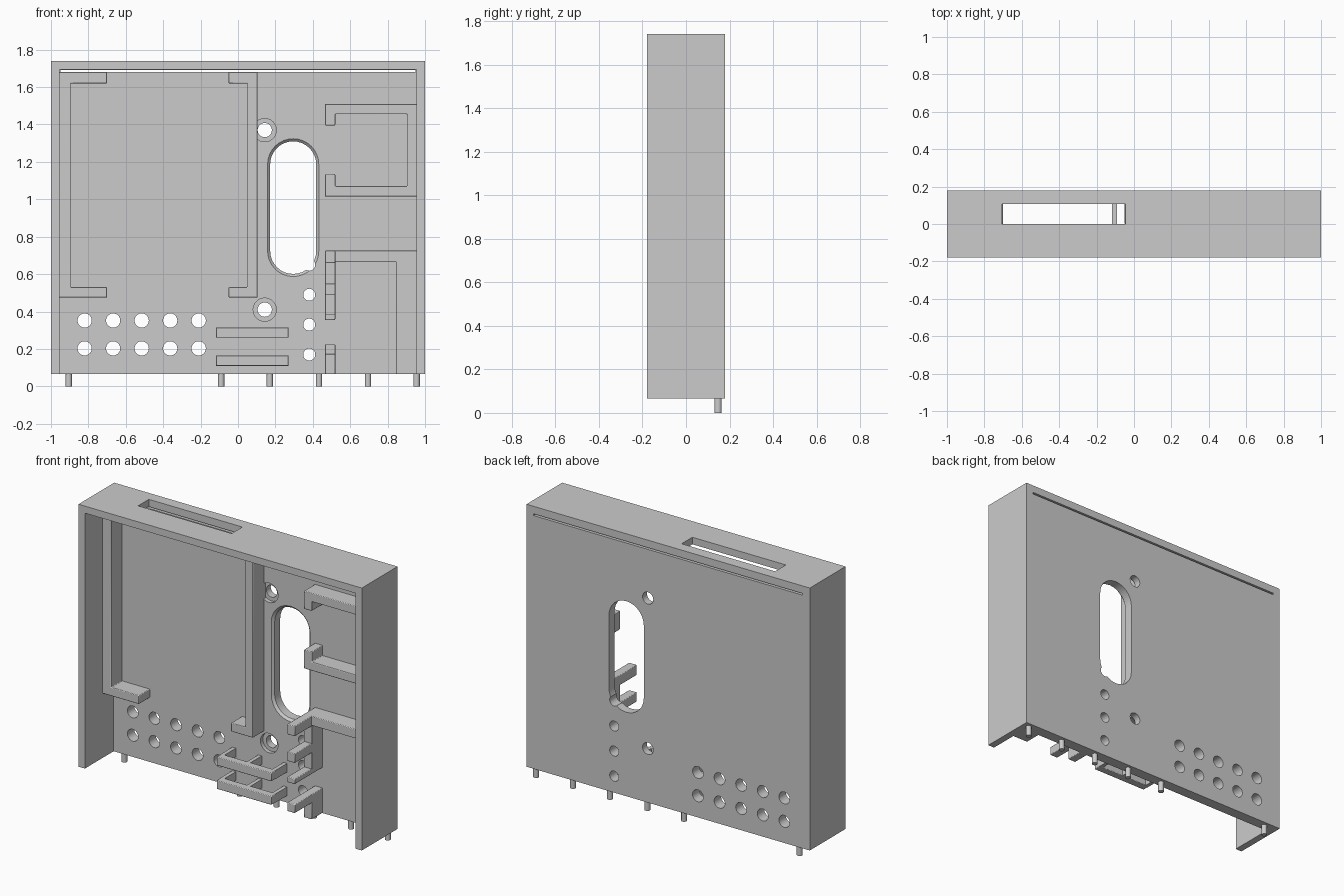
import bpy, bmesh, math

if "Cube" in bpy.data.objects:
    bpy.data.objects.remove(bpy.data.objects["Cube"])


def finish(name, bm):
    bmesh.ops.recalc_face_normals(bm, faces=bm.faces)
    me = bpy.data.meshes.new(name)
    bm.to_mesh(me)
    bm.free()
    ob = bpy.data.objects.new(name, me)
    bpy.context.collection.objects.link(ob)
    return ob


def loft(bm, rings):
    """Closed solid from (y, [(x, z), ...]) rings."""
    vs = [[bm.verts.new((x, y, z)) for x, z in pts] for y, pts in rings]
    n = len(vs[0])
    for a, b in zip(vs, vs[1:]):
        for i in range(n):
            j = (i + 1) % n
            bm.faces.new((a[i], a[j], b[j], b[i]))
    bm.faces.new(vs[0])
    bm.faces.new(vs[-1][::-1])


def rect(x0, x1, z0, z1):
    return [(x0, z0), (x1, z0), (x1, z1), (x0, z1)]


def prism(name, pts, y0, y1, bevel=0.0):
    bm = bmesh.new()
    loft(bm, [(y0, pts), (y1, pts)])
    ob = finish(name, bm)
    if bevel:
        m = ob.modifiers.new("soft_edges", 'BEVEL')
        m.width, m.segments = bevel, 2
    return ob


def stadium(x, z0, z1, r, n=16):
    """Upright slot outline; a circle when z0 == z1."""
    pts = []
    for zc, start in ((z1, 0), (z0, math.pi)):
        for i in range(n + (z0 != z1)):
            a = start + math.pi * i / n
            pts.append((x + r * math.cos(a), zc + r * math.sin(a)))
    return pts


def cut(target, cutter):
    cutter.hide_render = True
    m = target.modifiers.new("cut", 'BOOLEAN')
    m.operation, m.solver, m.object = 'DIFFERENCE', 'EXACT', cutter
    bpy.context.view_layer.objects.active = target
    bpy.ops.object.modifier_apply(modifier=m.name)
    bpy.data.objects.remove(cutter)


BOT, TOP, FRONT, BACK, PLATE = 0.065, 1.74, -0.18, 0.18, 0.11

# Case: shell open at front and bottom
case = prism("case", rect(-1, 1, BOT, TOP), FRONT, BACK)
cut(case, prism("cavity_cutter", rect(-0.955, 0.955, -0.1, 1.695), -0.4, PLATE))
cut(case, prism("top_slot_cutter", rect(-0.705, -0.045, 1.66, 1.9), 0.0, 0.108))
cut(case, prism("slit_cutter", rect(-0.95, 0.95, 1.681, 1.692), 0.05, 0.3))

# Round holes: vent grid, indicator column
bm = bmesh.new()
holes = [(-0.82 + 0.1525 * i, z, 0.038) for i in range(5) for z in (0.203, 0.352)]
holes += [(0.381, 0.17 + 0.16 * i, 0.032) for i in range(4)]
for x, z, r in holes:
    c = stadium(x, z, z, r)
    loft(bm, [(0.05, c), (0.3, c)])
# Counterbored screw holes
for z in (0.41, 1.37):
    big, small = (stadium(0.143, z, z, r) for r in (0.062, 0.038))
    loft(bm, [(0.05, big), (0.135, big), (0.135, small), (0.3, small)])
cut(case, finish("hole_cutter", bm))

# Long window with chamfered inner edge
bm = bmesh.new()
wide, narrow = (stadium(0.295, 0.724, 1.187, r) for r in (0.137, 0.123))
loft(bm, [(0.05, wide), (PLATE, wide), (PLATE + 0.014, narrow), (0.3, narrow)])
cut(case, finish("window_cutter", bm))

# Large board holder: two facing C brackets
IN = PLATE + 0.02
prism("board_bracket_left", [(-0.965, 0.475), (-0.70, 0.475), (-0.70, 0.53), (-0.895, 0.53),
      (-0.895, 1.62), (-0.70, 1.62), (-0.70, 1.68), (-0.965, 1.68)], 0, IN, 0.004)
prism("board_bracket_right", [(0.105, 0.475), (-0.05, 0.475), (-0.05, 0.53), (0.05, 0.53),
      (0.05, 1.62), (-0.05, 1.62), (-0.05, 1.68), (0.105, 1.68)], 0, IN, 0.004)

# Upper right module holder
prism("module_bracket", [(0.965, 1.015), (0.465, 1.015), (0.465, 1.135), (0.52, 1.135),
      (0.52, 1.07), (0.905, 1.07), (0.905, 1.455), (0.52, 1.455), (0.52, 1.395),
      (0.465, 1.395), (0.465, 1.51), (0.965, 1.51)], 0, IN, 0.004)

# Lower right holder and its separate foot
prism("port_bracket", [(0.965, BOT), (0.845, BOT), (0.845, 0.665), (0.52, 0.665),
      (0.52, 0.355), (0.465, 0.355), (0.465, 0.725), (0.965, 0.725)], 0, IN, 0.004)
prism("port_foot", rect(0.465, 0.52, BOT, 0.225), 0, IN, 0.004)

# Prongs reaching to the front
for i, (z0, z1) in enumerate(((0.66, 0.725), (0.49, 0.55), (0.355, 0.388), (0.17, 0.225))):
    prism(f"prong_{i + 1}", rect(0.465, 0.52, z0, z1), -0.17, 0.01, 0.004)

# Cable rails standing off on three legs
for i, z in enumerate((0.11, 0.26)):
    prism(f"rail_{i + 1}", rect(-0.117, 0.27, z, z + 0.055), -0.05, 0.0, 0.004)
    for k, x in enumerate((-0.117, 0.066, 0.245)):
        prism(f"rail_{i + 1}_leg_{k + 1}", rect(x, x + 0.025, z, z + 0.055), -0.01, IN)

# Locating pins below the back plate
for i, x in enumerate((-0.905, -0.09, 0.17, 0.433, 0.695, 0.955)):
    bpy.ops.mesh.primitive_cylinder_add(vertices=24, radius=0.017, depth=0.09,
                                        location=(x, 0.147, 0.045))
    bpy.context.object.name = f"pin_{i + 1}"

# Smooth round surfaces, keep sharp edges
bpy.ops.object.select_all(action='SELECT')
bpy.ops.object.shade_smooth_by_angle(angle=math.radians(30))
